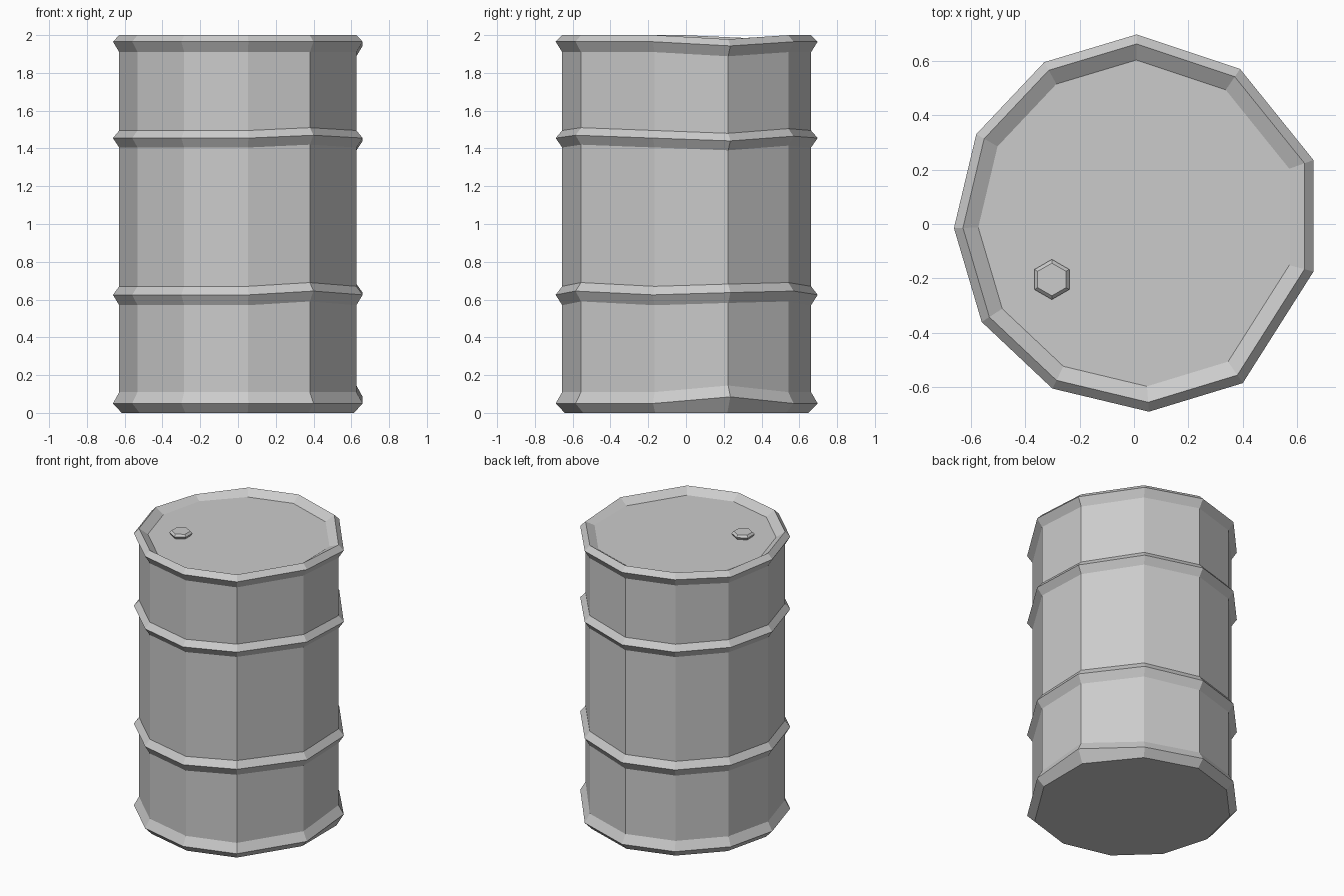
import bpy, bmesh
from math import cos, sin, pi

if "Cube" in bpy.data.objects:
    bpy.data.objects.remove(bpy.data.objects["Cube"])

# Slightly battered eleven-sided outline (widest size), counter-clockwise
OUTLINE = [(0.66, 0.235), (0.39, 0.57), (0.01, 0.697), (-0.33, 0.595),
           (-0.58, 0.33), (-0.662, -0.015), (-0.56, -0.36), (-0.30, -0.605),
           (0.055, -0.69), (0.40, -0.585), (0.66, -0.175)]

# Profile from the base up to the recessed lid: (outline scale, height, band)
PROFILE = [(0.93, 0.0, None), (1.0, 0.05, "base"), (0.95, 0.11, "base"),
           (0.95, 0.57, "low"), (1.0, 0.625, "low"), (0.95, 0.67, "low"),
           (0.95, 1.405, "high"), (1.0, 1.455, "high"), (0.95, 1.495, "high"),
           (0.95, 1.91, "rim"), (1.0, 1.965, "rim"), (0.95, 2.0, "rim"),
           (0.865, 1.96, None)]

# Dents: height shift of a band at a given outline corner
DENTS = {"base": {0: 0.035},
         "low": {0: 0.012, 1: 0.02, 9: 0.02},
         "high": {0: -0.015, 1: 0.01, 9: 0.015},
         "rim": {0: -0.022, 4: -0.015}}


def loft(name, rings):
    """Join equal-length rings with quads and cap both ends."""
    bm = bmesh.new()
    loops = [[bm.verts.new(p) for p in ring] for ring in rings]
    n = len(loops[0])
    for a, b in zip(loops, loops[1:]):
        for i in range(n):
            j = (i + 1) % n
            bm.faces.new((a[i], a[j], b[j], b[i]))
    bm.faces.new(loops[0][::-1])
    bm.faces.new(loops[-1])
    mesh = bpy.data.meshes.new(name)
    bm.to_mesh(mesh)
    bm.free()
    obj = bpy.data.objects.new(name, mesh)
    bpy.context.collection.objects.link(obj)
    return obj


# Drum body with hoops, rim and lid
loft("drum_body", [[(x * s, y * s, z + DENTS.get(band, {}).get(i, 0))
                    for i, (x, y) in enumerate(OUTLINE)]
                   for s, z, band in PROFILE])


def hexagon(r, z):
    return [(-0.302 + r * cos(pi / 6 + k * pi / 3),
             -0.204 + r * sin(pi / 6 + k * pi / 3), z) for k in range(6)]


# Hexagonal filler cap on the lid
loft("filler_cap", [hexagon(0.06, 1.955), hexagon(0.074, 1.978), hexagon(0.06, 1.992)])
